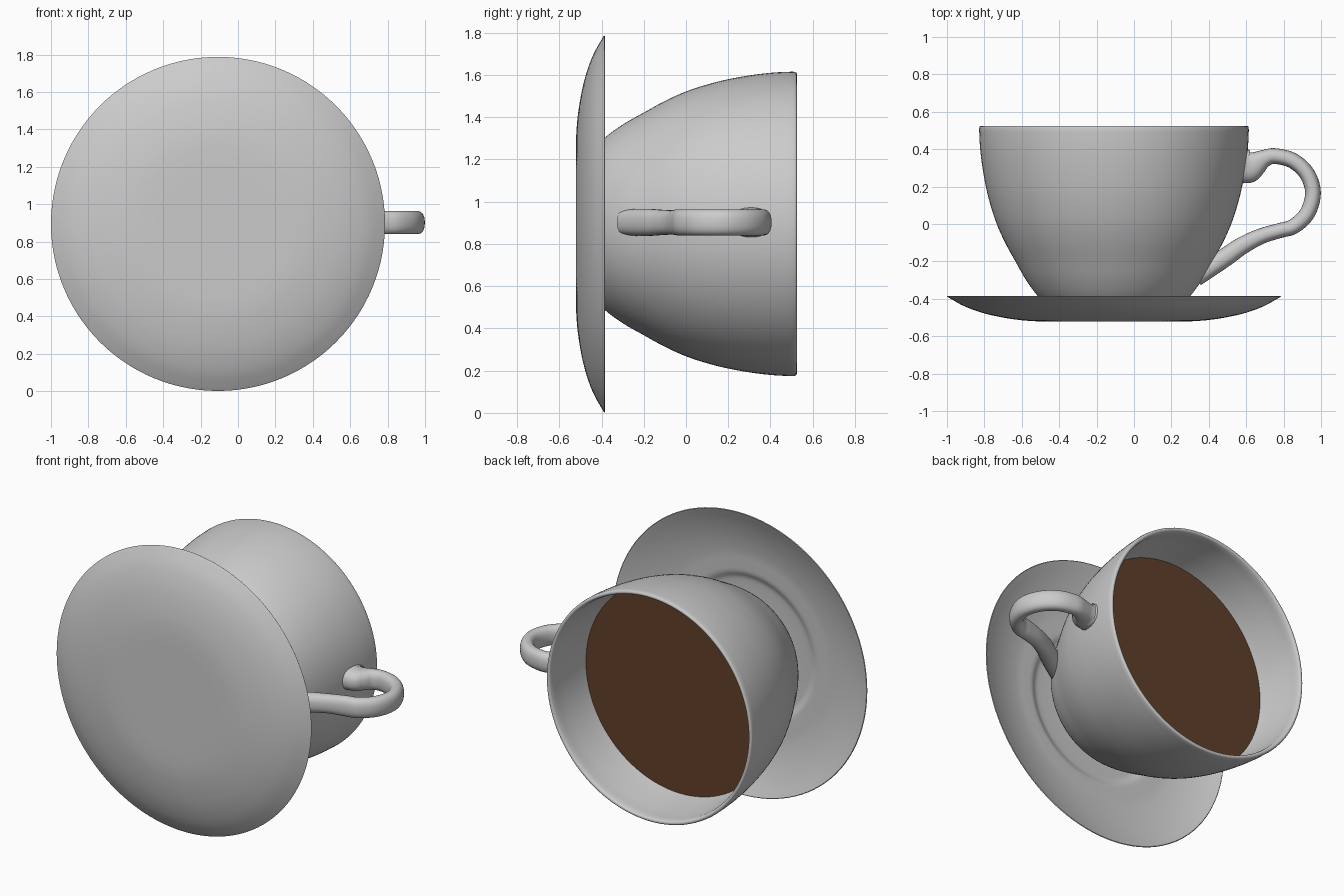
import bpy, bmesh, math
from mathutils import Vector

if "Cube" in bpy.data.objects:
    bpy.data.objects.remove(bpy.data.objects["Cube"])

CX, CZ = -0.107, 0.895      # common axis of cup and saucer, running along y


def material(name, rgb):
    m = bpy.data.materials.new(name)
    m.diffuse_color = (*rgb, 1)
    m.use_nodes = True
    m.node_tree.nodes["Principled BSDF"].inputs["Base Color"].default_value = m.diffuse_color
    return m


china = material("grey china", (0.6, 0.6, 0.6))
brown = material("coffee brown", (0.115, 0.05, 0.022))


def smooth(points, n):
    """Catmull-Rom curve through tuples of any size."""
    p = [Vector(q) for q in points]
    p = [2 * p[0] - p[1]] + p + [2 * p[-1] - p[-2]]
    out = []
    for i in range(1, len(p) - 2):
        a, b, c, d = p[i - 1:i + 3]
        for k in range(n):
            t = k / n
            out.append(0.5 * (2 * b + (c - a) * t + (2 * a - 5 * b + 4 * c - d) * t * t
                              + (3 * b - a - 3 * c + d) * t ** 3))
    return out + [p[-2]]


def build(name, rings, mat, cap=False):
    """Skin a list of closed rings."""
    bm = bmesh.new()
    vs = [[bm.verts.new(co) for co in ring] for ring in rings]
    n = len(vs[0])
    for a, b in zip(vs, vs[1:]):
        for j in range(n):
            k = (j + 1) % n
            bm.faces.new((a[j], a[k], b[k], b[j]))
    if cap:
        bm.faces.new(vs[0])
        bm.faces.new(vs[-1])
    bmesh.ops.remove_doubles(bm, verts=bm.verts, dist=1e-5)
    bmesh.ops.recalc_face_normals(bm, faces=bm.faces)
    me = bpy.data.meshes.new(name)
    bm.to_mesh(me)
    bm.free()
    me.shade_smooth()
    me.set_sharp_from_angle(angle=math.radians(40))
    me.materials.append(mat)
    ob = bpy.data.objects.new(name, me)
    bpy.context.collection.objects.link(ob)
    return ob


def lathe(name, pieces, mat, seg=112):
    """Revolve (radius, y) profile pieces about the axis."""
    prof = [q for piece in pieces for q in smooth(piece, 4)]
    angles = [2 * math.pi * j / seg for j in range(seg)]
    rings = [[(CX + max(r, 0) * math.cos(a), y, CZ + max(r, 0) * math.sin(a)) for a in angles]
             for r, y in prof]
    return build(name, rings, mat)


# Saucer: flat base, curved underside, thin rim, well in the middle
lathe("saucer", [
    [(0, -0.52), (0.42, -0.52)],
    [(0.42, -0.52), (0.5, -0.514), (0.6, -0.499), (0.7, -0.476), (0.8, -0.44), (0.888, -0.391)],
    [(0.888, -0.391), (0.893, -0.387), (0.889, -0.384)],
    [(0.889, -0.384), (0.8, -0.42), (0.7, -0.45), (0.6, -0.469), (0.52, -0.474),
     (0.47, -0.478), (0.43, -0.494), (0.38, -0.498)],
    [(0.38, -0.498), (0, -0.498)],
], china)

# Cup: outer wall, rounded lip, inner wall and floor
lathe("cup", [
    [(0, -0.49), (0.29, -0.49)],
    [(0.29, -0.49), (0.335, -0.452), (0.405, -0.388), (0.47, -0.3), (0.527, -0.2), (0.582, -0.1),
     (0.627, 0), (0.66, 0.1), (0.685, 0.2), (0.706, 0.32), (0.717, 0.42), (0.721, 0.505)],
    [(0.721, 0.505), (0.718, 0.52), (0.708, 0.525), (0.698, 0.52), (0.693, 0.505)],
    [(0.693, 0.505), (0.686, 0.4), (0.657, 0.2), (0.598, 0), (0.495, -0.2), (0.37, -0.36), (0.25, -0.42)],
    [(0.25, -0.42), (0, -0.43)],
], china)

# Coffee surface
lathe("coffee", [[(0, 0.213), (0.668, 0.213)]], brown)

# Handle: swept rounded section, flared at the upper joint (x, y, half thickness, half width)
path = smooth([
    (0.583, 0.308, 0.095, 0.072), (0.62, 0.308, 0.085, 0.066), (0.655, 0.325, 0.066, 0.062),
    (0.7, 0.351, 0.047, 0.062), (0.755, 0.363, 0.042, 0.062), (0.85, 0.338, 0.042, 0.062),
    (0.925, 0.268, 0.042, 0.062), (0.957, 0.168, 0.042, 0.062), (0.928, 0.06, 0.042, 0.062),
    (0.855, -0.012, 0.041, 0.062), (0.78, -0.035, 0.04, 0.062), (0.68, -0.065, 0.042, 0.058),
    (0.58, -0.115, 0.047, 0.06), (0.5, -0.17, 0.05, 0.064), (0.42, -0.225, 0.05, 0.064),
    (0.33, -0.285, 0.05, 0.06)], 5)
rings = []
for i, p in enumerate(path):
    a, b = path[max(i - 1, 0)], path[min(i + 1, len(path) - 1)]
    t = Vector((b.x - a.x, b.y - a.y)).normalized()
    if i < 4:
        t = Vector((0.985, -0.17))       # lie flat against the cup wall
    ring = []
    for j in range(28):
        c, s = math.cos(2 * math.pi * j / 28), math.sin(2 * math.pi * j / 28)
        u = math.copysign(abs(c) ** 0.85, c) * p[2]
        w = math.copysign(abs(s) ** 0.85, s) * p[3]
        ring.append((p.x - t.y * u, p.y + t.x * u, 0.902 + w))
    rings.append(ring)
build("handle", rings, china, cap=True)
